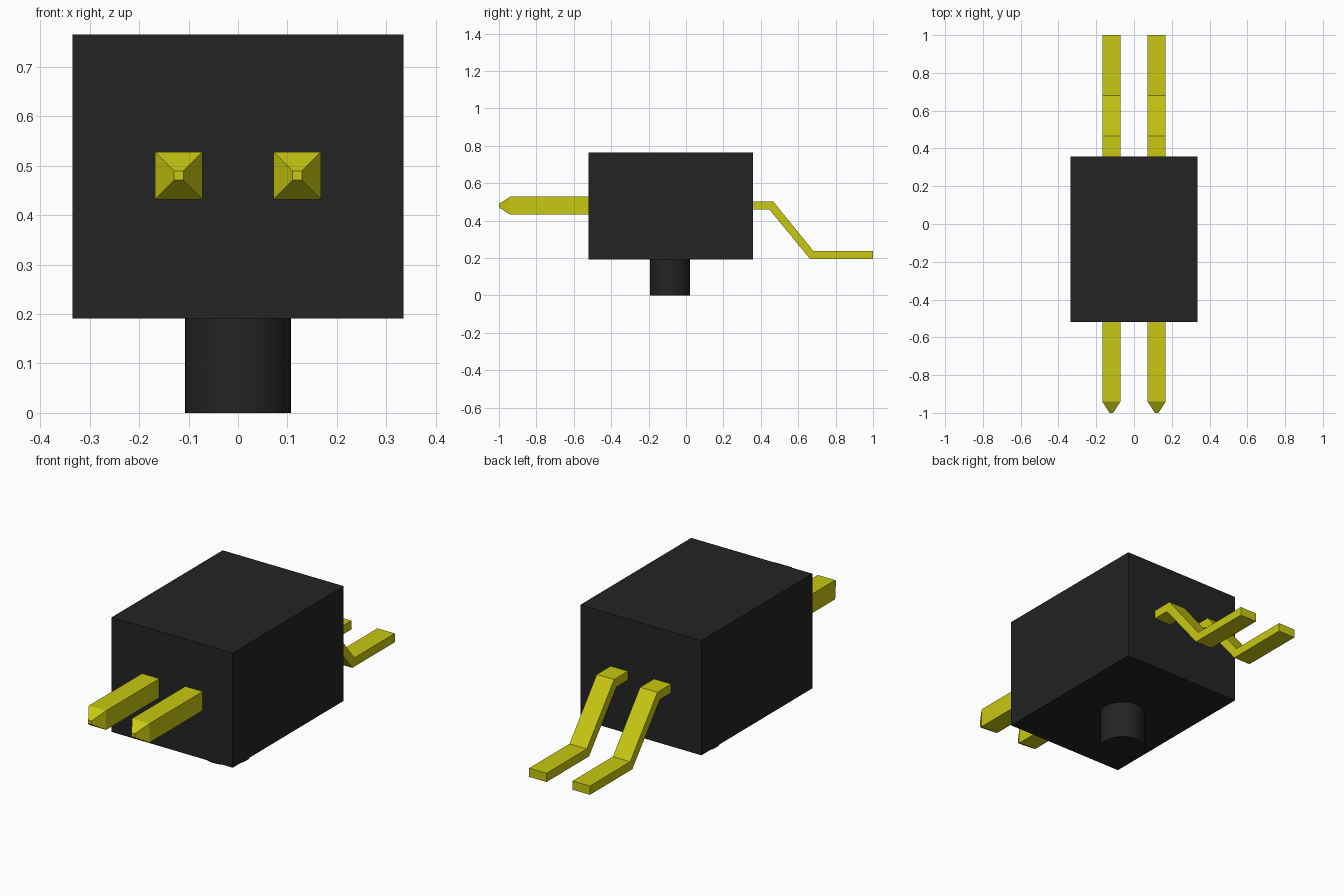
import bpy
import bmesh
import math

cube = bpy.data.objects.get("Cube")
if cube:
    bpy.data.objects.remove(cube, do_unlink=True)


def make_material(name, color):
    mat = bpy.data.materials.new(name)
    mat.use_nodes = True
    mat.diffuse_color = color
    bsdf = next(n for n in mat.node_tree.nodes if n.type == 'BSDF_PRINCIPLED')
    bsdf.inputs["Base Color"].default_value = color
    return mat


black = make_material("black plastic", (0.017, 0.017, 0.017, 1))
yellow = make_material("yellow metal", (0.58, 0.58, 0.006, 1))


def finish(bm, name, mat):
    bmesh.ops.recalc_face_normals(bm, faces=bm.faces)
    mesh = bpy.data.meshes.new(name)
    bm.to_mesh(mesh)
    bm.free()
    mesh.materials.append(mat)
    obj = bpy.data.objects.new(name, mesh)
    bpy.context.collection.objects.link(obj)
    return obj


def box(name, lo, hi, mat):
    bm = bmesh.new()
    bmesh.ops.create_cube(bm, size=1)
    for v in bm.verts:
        v.co = [(a + b) / 2 + c * (b - a) for a, b, c in zip(lo, hi, v.co)]
    return finish(bm, name, mat)


# Housing block
box("housing", (-0.335, -0.52, 0.191), (0.335, 0.357, 0.765), black)

# Round locating peg underneath
bpy.ops.mesh.primitive_cylinder_add(vertices=48, radius=0.107, depth=0.2,
                                    location=(0, -0.086, 0.1))
peg = bpy.context.object
peg.name = "locating_peg"
peg.data.materials.append(black)
bpy.ops.object.shade_smooth_by_angle(angle=math.radians(30))

PIN_X, HALF, PIN_Z = 0.12, 0.048, 0.48


def contact_pin(name, x):
    """Square pin with a blunt pyramid tip pointing forward."""
    bm = bmesh.new()
    rings = []
    for y, h in ((-0.5, HALF), (-0.94, HALF), (-1.0, 0.0095)):
        rings.append([bm.verts.new((x + sx * h, y, PIN_Z + sz * h))
                      for sx, sz in ((-1, -1), (1, -1), (1, 1), (-1, 1))])
    for a, b in zip(rings, rings[1:]):
        for i in range(4):
            j = (i + 1) % 4
            bm.faces.new((a[i], a[j], b[j], b[i]))
    bm.faces.new(rings[0])
    bm.faces.new(rings[-1])
    return finish(bm, name, yellow)


def solder_lead(name, x):
    """Flat strip bent down to a foot: side profile extruded across x."""
    top = [(0.34, 0.503), (0.466, 0.503), (0.681, 0.238), (1.0, 0.238)]
    bottom = [(0.34, 0.459), (0.446, 0.459), (0.664, 0.194), (1.0, 0.194)]
    bm = bmesh.new()
    rings = []
    for (ty, tz), (by, bz) in zip(top, bottom):
        rings.append([bm.verts.new(p) for p in (
            (x - HALF, by, bz), (x + HALF, by, bz),
            (x + HALF, ty, tz), (x - HALF, ty, tz))])
    for a, b in zip(rings, rings[1:]):
        for i in range(4):
            j = (i + 1) % 4
            bm.faces.new((a[i], a[j], b[j], b[i]))
    bm.faces.new(rings[0])
    bm.faces.new(rings[-1])
    return finish(bm, name, yellow)


# Two contacts, side by side
for side, sign in (("left", 1), ("right", -1)):
    contact_pin("contact_pin_" + side, sign * PIN_X)
    solder_lead("solder_lead_" + side, sign * PIN_X)
